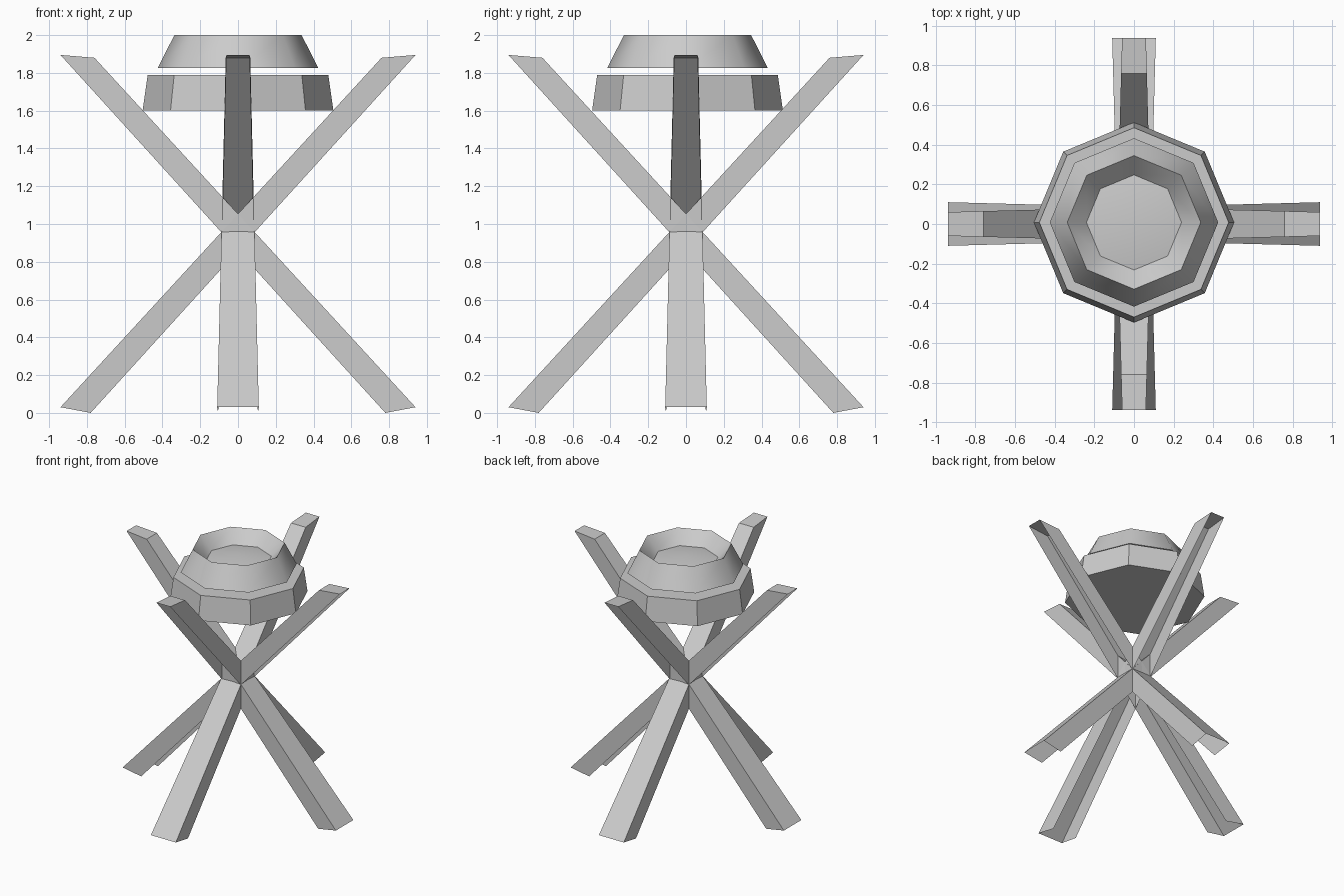
import bpy, bmesh, math
from mathutils import Matrix, Vector

cube = bpy.data.objects.get("Cube")
if cube:
    bpy.data.objects.remove(cube, do_unlink=True)

grey = bpy.data.materials.new("stone_grey")
grey.use_nodes = True
grey.diffuse_color = (0.6, 0.6, 0.6, 1)
grey.node_tree.nodes["Principled BSDF"].inputs["Base Color"].default_value = (0.6, 0.6, 0.6, 1)


def finish(name, bm):
    mesh = bpy.data.meshes.new(name)
    bm.to_mesh(mesh)
    bm.free()
    mesh.materials.append(grey)
    obj = bpy.data.objects.new(name, mesh)
    bpy.context.collection.objects.link(obj)
    return obj


def beam(name, angle):
    """Tapered channel, open underneath and at the foot, leaning through the middle."""
    bm = bmesh.new()
    turn = Matrix.Rotation(angle, 3, 'Z')
    # x, z and half width at foot top, foot underside, head underside, head top
    side = [(0.94, 0.03, 0.11), (0.78, 0.0, 0.105), (-0.94, 1.895, 0.06), (-0.76, 1.88, 0.065)]
    left, right = ([bm.verts.new(turn @ Vector((x, s * w, z))) for x, z, w in side]
                   for s in (1, -1))
    bm.faces.new(left)
    bm.faces.new(right[::-1])
    bm.faces.new((left[0], left[3], right[3], right[0]))    # upper face
    bm.faces.new((left[3], left[2], right[2], right[3]))    # head end
    return finish(name, bm)


def lathe(name, profile, sides=8):
    """Revolve radius/height pairs; a zero radius becomes a single point."""
    bm = bmesh.new()
    rings = []
    for r, z in profile:
        n = sides if r > 0 else 1
        rings.append([bm.verts.new((r * math.cos(math.tau * i / n), 0.008 + r * math.sin(math.tau * i / n), z))
                      if r > 0 else bm.verts.new((0, 0.008, z)) for i in range(n)])
    for a, b in zip(rings, rings[1:]):
        for i in range(sides):
            j = (i + 1) % sides
            corners = [a[i % len(a)], a[j % len(a)], b[j % len(b)], b[i % len(b)]]
            bm.faces.new(list(dict.fromkeys(corners)))
    bmesh.ops.dissolve_limit(bm, angle_limit=0.01, verts=bm.verts, edges=bm.edges)
    return finish(name, bm)


# Four crossed beams form the legs and the upper arms
for i, where in enumerate(("left", "back", "right", "front")):
    beam(where + "_foot_beam", math.radians(90 * i))

# Octagonal tray held between the arms
lathe("tray", [(0, 1.6), (0.505, 1.6), (0.478, 1.79), (0, 1.79)])

# Bowl above the tray, with a low dome inside
bowl = lathe("bowl", [(0, 1.825), (0.425, 1.825), (0.337, 2.0), (0.24, 1.9), (0, 1.935)])
bowl.data.shade_smooth()
bowl.data.set_sharp_from_angle(angle=math.radians(44))
